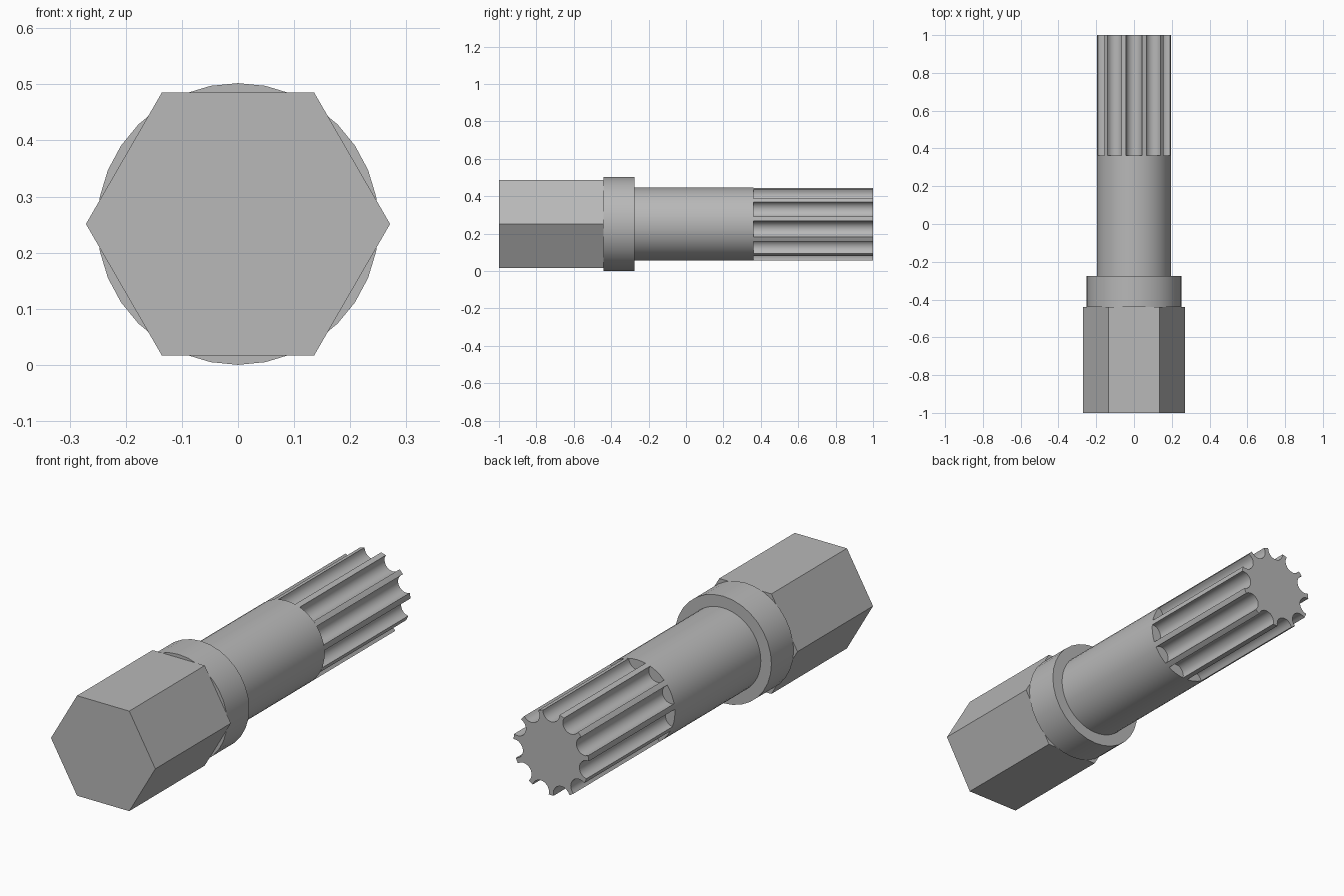
import bpy, bmesh
from math import sin, cos, pi, radians

cube = bpy.data.objects.get("Cube")
if cube:
    bpy.data.objects.remove(cube, do_unlink=True)

AXIS_Z = 0.251
TEETH = 11

steel = bpy.data.materials.new("plain grey steel")
steel.use_nodes = True
grey = (0.48, 0.48, 0.48, 1)
steel.diffuse_color = grey
bsdf = next(n for n in steel.node_tree.nodes if n.type == 'BSDF_PRINCIPLED')
bsdf.inputs["Base Color"].default_value = grey


def polygon(radius, sides, start=0.0):
    """Points of a regular polygon, angle measured from the top."""
    return [(radius * sin(start + 2 * pi * i / sides),
             radius * cos(start + 2 * pi * i / sides)) for i in range(sides)]


def prism(name, profile, y0, y1, smooth=True):
    """Extrude an x-z profile along y, around the tool's axis."""
    bm = bmesh.new()
    verts = [bm.verts.new((x, y0, z + AXIS_Z)) for x, z in profile]
    cap = bm.faces.new(verts)
    out = bmesh.ops.extrude_face_region(bm, geom=[cap], use_keep_orig=True)
    moved = [g for g in out["geom"] if isinstance(g, bmesh.types.BMVert)]
    bmesh.ops.translate(bm, verts=moved, vec=(0, y1 - y0, 0))
    bmesh.ops.recalc_face_normals(bm, faces=bm.faces)
    mesh = bpy.data.meshes.new(name)
    bm.to_mesh(mesh)
    bm.free()
    obj = bpy.data.objects.new(name, mesh)
    bpy.context.collection.objects.link(obj)
    mesh.materials.append(steel)
    if smooth:
        bpy.ops.object.select_all(action='DESELECT')
        obj.select_set(True)
        bpy.context.view_layer.objects.active = obj
        bpy.ops.object.shade_smooth_by_angle(angle=radians(30))
    return obj


def spline_profile(outer, groove, steps=10):
    """Narrow teeth left standing between round grooves, one groove on top."""
    points = []
    for k in range(TEETH):
        a = 2 * pi * k / TEETH
        for s in range(steps + 1):
            t = pi * s / steps
            across = -groove * cos(t)
            # the groove centre sits so that its rim meets the outer radius
            out = (outer ** 2 - groove ** 2) ** 0.5 - groove * sin(t)
            points.append((out * sin(a) + across * cos(a),
                           out * cos(a) - across * sin(a)))
        # middle of the tooth tip
        tip = a + pi / TEETH
        points.append((outer * sin(tip), outer * cos(tip)))
    return points


# Hexagonal drive head, corners to the sides
prism("hex_head", polygon(0.271, 6, pi / 6), -1.0, -0.44, smooth=False)

# Round collar and shaft
prism("collar", polygon(0.251, 32), -0.44, -0.275)
prism("shaft", polygon(0.196, 48), -0.275, 0.362)

# Splined end
prism("splined_end", spline_profile(0.196, 0.043), 0.362, 1.0)
